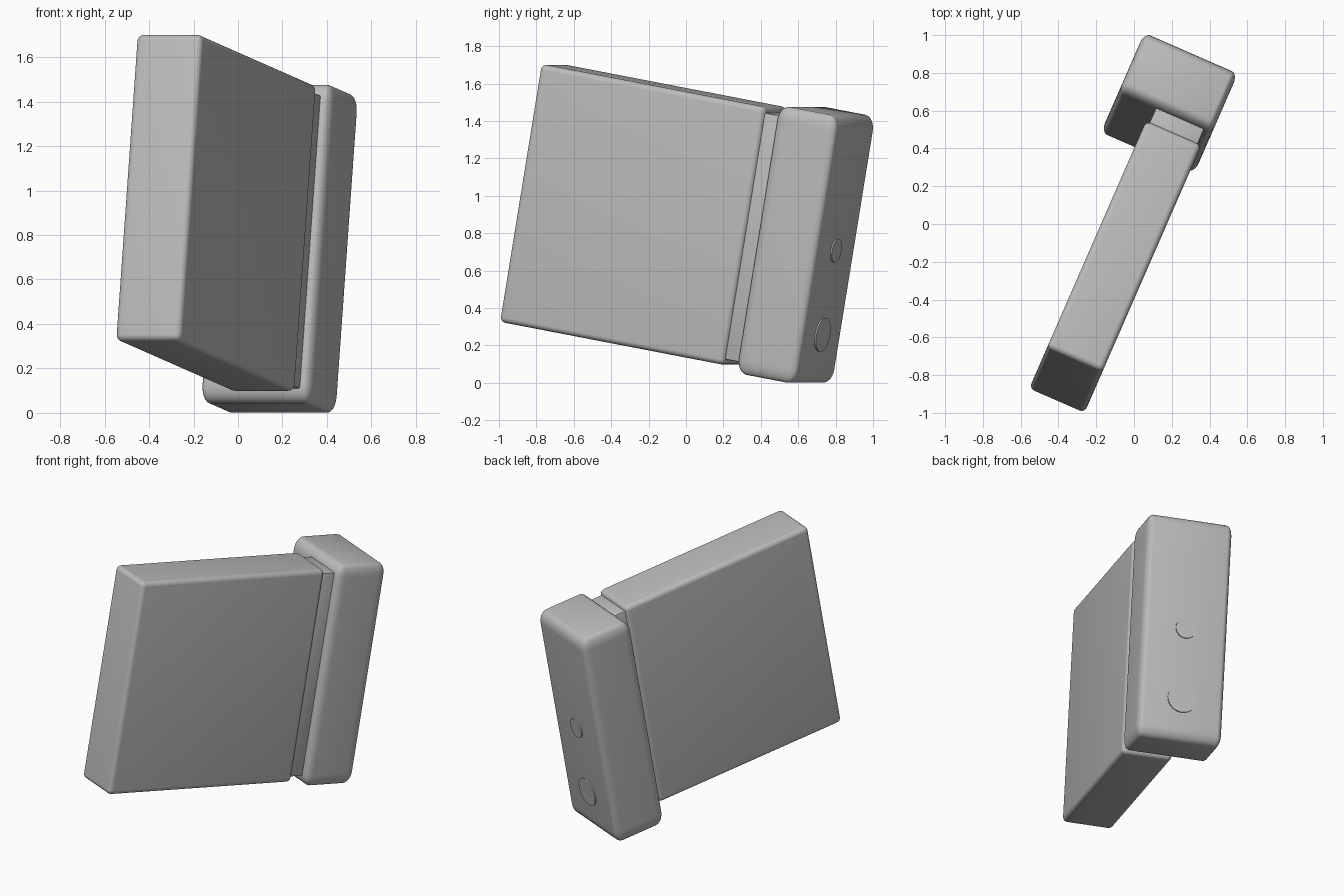
import bpy, bmesh, math
from mathutils import Matrix, Vector

default = bpy.data.objects.get("Cube")
if default:
    bpy.data.objects.remove(default, do_unlink=True)

# Single grey finish
grey = bpy.data.materials.new("plain_grey")
grey.use_nodes = True
colour = (0.5, 0.5, 0.5, 1)
grey.diffuse_color = colour
grey.node_tree.nodes["Principled BSDF"].inputs["Base Color"].default_value = colour

# Whole model is turned about z and tipped forward
pose = Matrix.Rotation(math.radians(-23.6), 4, 'Z') @ Matrix.Rotation(math.radians(-10), 4, 'X')


def finish(name, bm):
    mesh = bpy.data.meshes.new(name)
    bm.to_mesh(mesh)
    bm.free()
    mesh.materials.append(grey)
    obj = bpy.data.objects.new(name, mesh)
    bpy.context.collection.objects.link(obj)
    obj.matrix_world = pose
    bpy.ops.object.select_all(action='DESELECT')
    obj.select_set(True)
    bpy.context.view_layer.objects.active = obj
    bpy.ops.object.shade_smooth_by_angle(angle=math.radians(35))
    return obj


def rounded_box(name, centre, size, radii, segments=6):
    """Box whose edge rounding may differ along each axis."""
    bm = bmesh.new()
    bmesh.ops.create_cube(bm, size=1)
    bmesh.ops.scale(bm, verts=bm.verts, vec=[s / r for s, r in zip(size, radii)])
    bmesh.ops.bevel(bm, geom=bm.edges[:], offset=1, segments=segments,
                    profile=0.5, affect='EDGES')
    bmesh.ops.scale(bm, verts=bm.verts, vec=radii)
    bmesh.ops.translate(bm, verts=bm.verts, vec=centre)
    return finish(name, bm)


def button(name, x, y, z, radius, height=0.008):
    bm = bmesh.new()
    bmesh.ops.create_cone(bm, cap_ends=True, segments=48, radius1=radius,
                          radius2=radius, depth=height * 2)
    bmesh.ops.rotate(bm, verts=bm.verts, matrix=Matrix.Rotation(math.pi / 2, 3, 'X'))
    bmesh.ops.translate(bm, verts=bm.verts, vec=Vector((x, y, z)))
    return finish(name, bm)


# Large flat body, recessed neck and thicker back block
rounded_box("main_body", (0, -0.40, 0.843), (0.32, 1.332, 1.40), (0.03, 0.03, 0.03))
rounded_box("neck", (0, 0.30, 0.843), (0.28, 0.20, 1.34), (0.01, 0.01, 0.01), 2)
rounded_box("back_block", (-0.085, 0.524, 0.842), (0.54, 0.351, 1.454), (0.035, 0.055, 0.08))

# Two round buttons on the back
button("small_button", -0.085, 0.6995, 0.842, 0.064)
button("large_button", -0.085, 0.6995, 0.385, 0.092)
